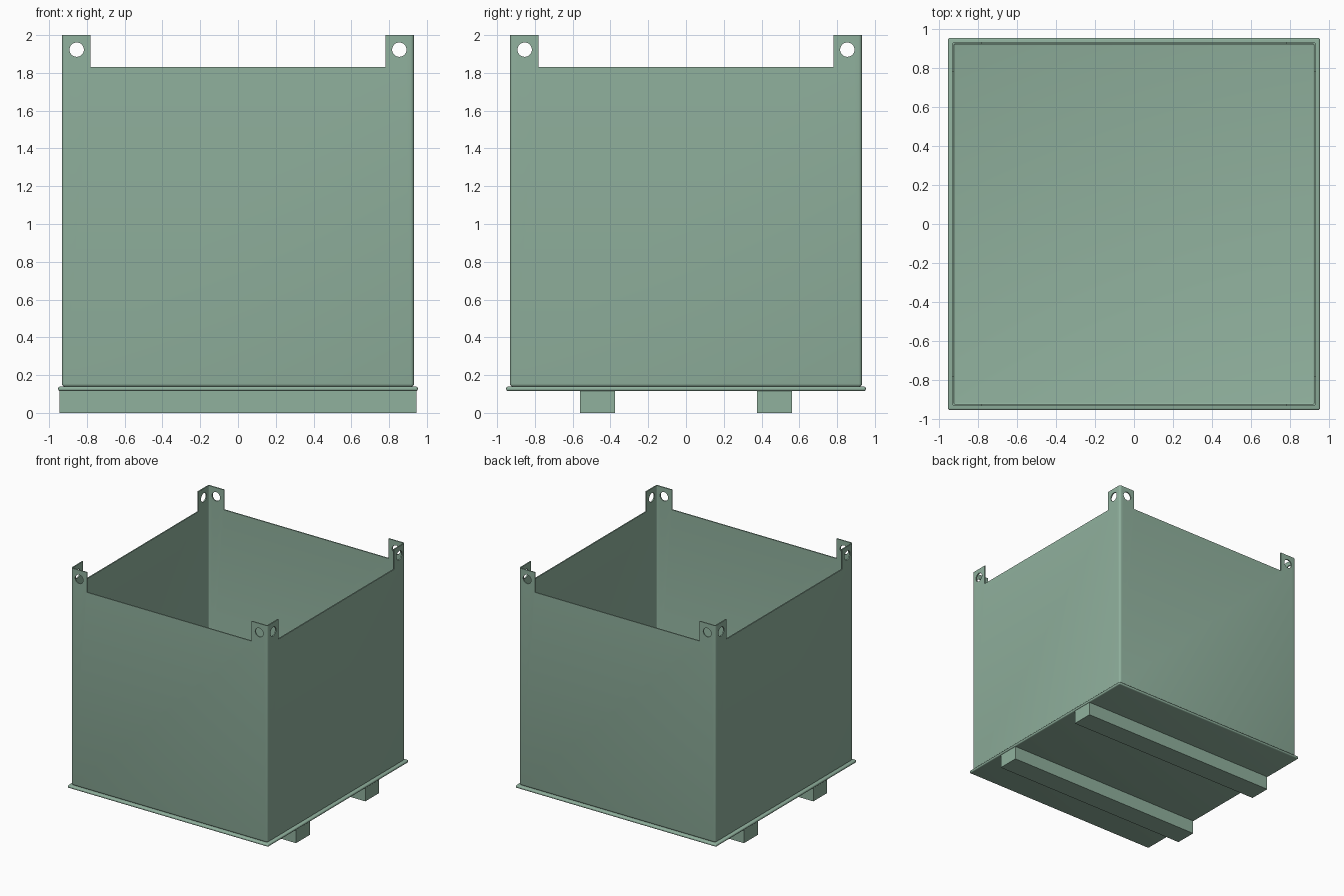
import bpy, bmesh, math
from mathutils import Matrix

cube = bpy.data.objects.get("Cube")
if cube:
    bpy.data.objects.remove(cube, do_unlink=True)

green = bpy.data.materials.new("sage green")
green.use_nodes = True
colour = (0.28, 0.44, 0.34, 1)
green.diffuse_color = colour
green.node_tree.nodes["Principled BSDF"].inputs["Base Color"].default_value = colour


def finish(bm, name):
    mesh = bpy.data.meshes.new(name)
    bm.to_mesh(mesh)
    bm.free()
    mesh.materials.append(green)
    obj = bpy.data.objects.new(name, mesh)
    bpy.context.collection.objects.link(obj)
    return obj


def box(name, x, y, z, radius=0, pick=lambda e: True):
    """Box from (low, high) ranges, with the picked edges rounded."""
    bm = bmesh.new()
    size = [b - a for a, b in (x, y, z)]
    middle = [(a + b) / 2 for a, b in (x, y, z)]
    bmesh.ops.create_cube(bm, size=1, matrix=Matrix.Translation(middle) @ Matrix.Diagonal((*size, 1)))
    if radius:
        edges = [e for e in bm.edges if pick(e)]
        bmesh.ops.bevel(bm, geom=edges, offset=radius, segments=4, profile=0.5, affect='EDGES')
    return finish(bm, name)


def hole(x, y, z, axis):
    """Long drill running along the given axis."""
    bm = bmesh.new()
    matrix = Matrix.Translation((x, y, z)) @ Matrix.Rotation(math.pi / 2, 4, axis)
    bmesh.ops.create_cone(bm, cap_ends=True, segments=32, radius1=0.038, radius2=0.038, depth=3, matrix=matrix)
    return finish(bm, "drill")


def cut(target, cutter):
    mod = target.modifiers.new("cut", 'BOOLEAN')
    mod.operation, mod.solver, mod.object = 'DIFFERENCE', 'EXACT', cutter
    bpy.context.view_layer.update()
    mesh = bpy.data.meshes.new_from_object(target.evaluated_get(bpy.context.evaluated_depsgraph_get()))
    target.modifiers.clear()
    target.data = mesh
    bpy.data.objects.remove(cutter, do_unlink=True)


def below_rim(e):
    return not all(v.co.z > 1.9 for v in e.verts)


# Open bin with rounded corners and a thin wall
W, T, floor, rim, top = 0.932, 0.01, 0.137, 1.83, 2.0
I = W - T
bin_body = box("bin_body", (-W, W), (-W, W), (floor, top), 0.018, below_rim)
cut(bin_body, box("hollow", (-I, I), (-I, I), (floor + T, 2.2), 0.008, below_rim))

# Lower rim between the corner lifting lugs
lug = 0.78
cut(bin_body, box("notch_x", (-lug, lug), (-1.5, 1.5), (rim, 2.3)))
cut(bin_body, box("notch_y", (-1.5, 1.5), (-lug, lug), (rim, 2.3)))

# Lifting holes through both faces of every lug
for s in (-1, 1):
    cut(bin_body, hole(s * 0.854, 0, 1.923, 'X'))
    cut(bin_body, hole(0, s * 0.854, 1.923, 'Y'))

# Base plate with a rounded lip
P = 0.952
base_plate = box("base_plate", (-P, P), (-P, P), (0.116, 0.139), 0.01)

# Forklift runners
runners = [box(name, (-0.944, 0.944), (y - 0.093, y + 0.093), (0, 0.118))
           for name, y in (("front_runner", -0.469), ("back_runner", 0.469))]

# Smooth rounded edges, keep corners crisp
for obj in [bin_body, base_plate] + runners:
    bpy.ops.object.select_all(action='DESELECT')
    obj.select_set(True)
    bpy.context.view_layer.objects.active = obj
    bpy.ops.object.shade_smooth_by_angle(angle=math.radians(35))
